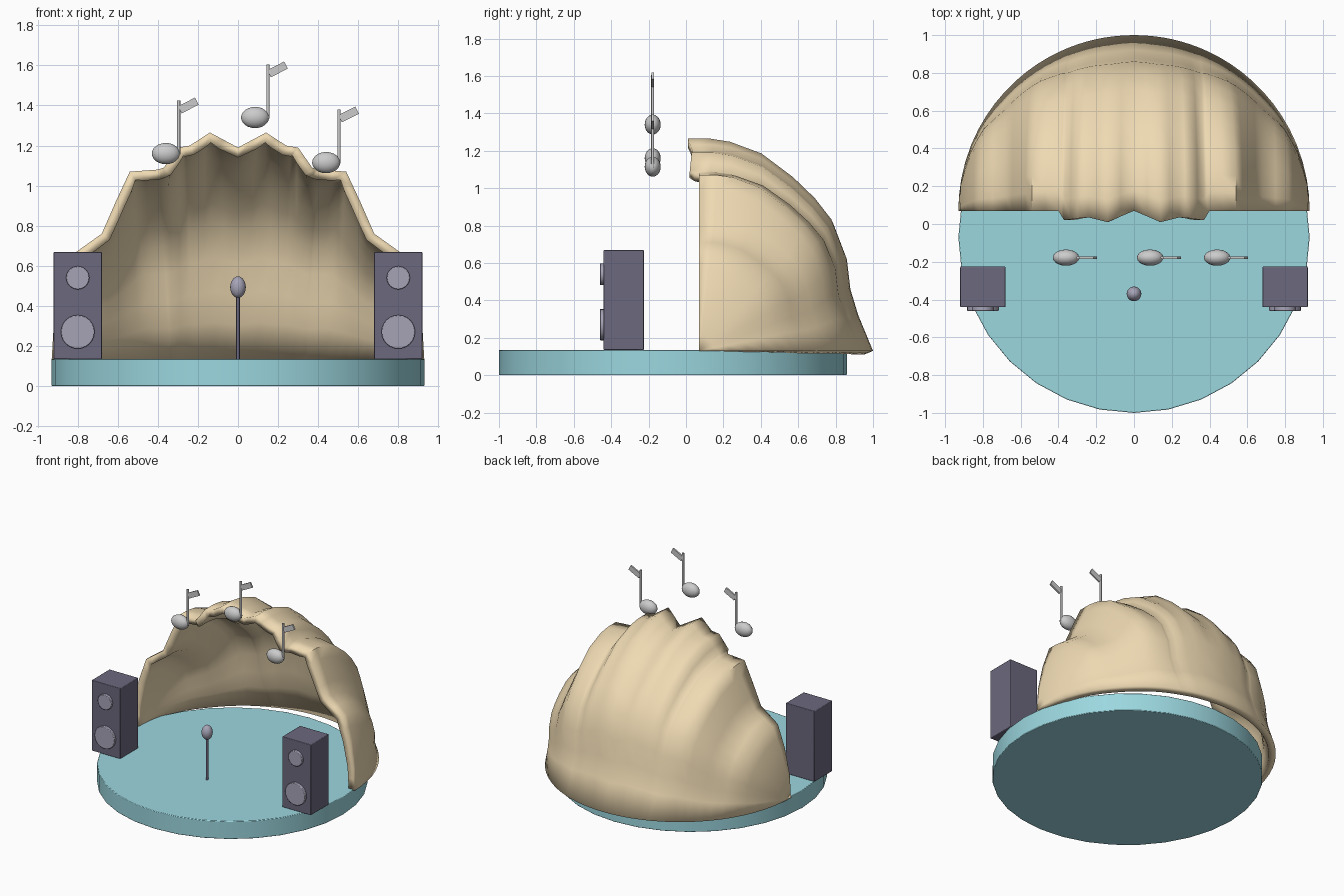
import bpy, bmesh, math
from mathutils import Vector

if "Cube" in bpy.data.objects:
    bpy.data.objects.remove(bpy.data.objects["Cube"])


def mat(name, col):
    m = bpy.data.materials.new(name)
    m.diffuse_color = (*col, 1)
    m.use_nodes = True
    m.node_tree.nodes["Principled BSDF"].inputs["Base Color"].default_value = m.diffuse_color
    return m


TEAL = mat("teal", (0.33, 0.68, 0.74))
SAND = mat("sand", (0.86, 0.70, 0.45))
PURPLE = mat("dusk", (0.15, 0.14, 0.21))
LILAC = mat("lilac", (0.38, 0.37, 0.47))


def finish(name, m=None, bevel=0, angle=35):
    o = bpy.context.object
    o.name = name
    if m:
        o.data.materials.append(m)
    if bevel:
        b = o.modifiers.new("bevel", 'BEVEL')
        b.width, b.segments = bevel, 2
    bpy.ops.object.shade_smooth_by_angle(angle=math.radians(angle))
    return o


def box(name, loc, size, m=None, rot=(0, 0, 0), bevel=0):
    bpy.ops.mesh.primitive_cube_add(size=1, location=loc, rotation=rot)
    bpy.context.object.scale = size
    bpy.ops.object.transform_apply(location=False, rotation=False)
    return finish(name, m, bevel)


def cyl(name, loc, r, h, m=None, rot=(0, 0, 0), n=16, bevel=0):
    bpy.ops.mesh.primitive_cylinder_add(vertices=n, radius=r, depth=h, location=loc, rotation=rot)
    return finish(name, m, bevel)


def ball(name, loc, radii, m=None):
    bpy.ops.mesh.primitive_uv_sphere_add(segments=20, ring_count=12, radius=1, location=loc)
    bpy.context.object.scale = radii
    bpy.ops.object.transform_apply(location=False, rotation=False)
    return finish(name, m, angle=60)


# round stage
cyl("stage", (0, -0.07, 0.0675), 0.93, 0.135, TEAL, n=32, bevel=0.004)

# scalloped shell: ribs run from the wavy front rim down to a half-circle at the back
R, Y0, Z0 = 0.93, 0.07, 0.13
half = [(0.93, .07, 0.13), (0.92, .07, 0.30), (0.88, .07, 0.49), (0.82, .07, 0.66),
        (0.68, .07, 0.76), (0.61, .07, 0.92), (0.54, .07, 1.07), (0.40, .07, 1.08),
        (0.37, .02, 1.09), (0.30, .03, 1.19), (0.24, .035, 1.20), (0.14, .01, 1.265),
        (0.0, .07, 1.19)]
rim = half + [(-x, y, z) for x, y, z in reversed(half[:-1])]
profile = [(0, 1), (.12, 1), (.23, .985), (.40, .93), (.57, .82), (.69, .72), (.78, .62),
           (.85, .46), (.87, .31), (.915, .18), (1, 0)]

fine = []
for a, b in zip(rim, rim[1:]):
    fine += [Vector(a), (Vector(a) + Vector(b)) / 2]
fine.append(Vector(rim[-1]))

bm = bmesh.new()
grid = []
for p in fine:
    t = math.atan2(p.z - Z0, p.x)
    q = Vector((R * math.cos(t), Y0 + R * math.sin(t), Z0))
    grid.append([bm.verts.new((p.x + (q.x - p.x) * (1 - g), p.y + (q.y - p.y) * f,
                               Z0 + (p.z - Z0) * g)) for f, g in profile])
for c, d in zip(grid, grid[1:]):
    for j in range(len(profile) - 1):
        bm.faces.new((c[j], c[j + 1], d[j + 1], d[j]))
bmesh.ops.remove_doubles(bm, verts=bm.verts, dist=0.0005)
me = bpy.data.meshes.new("shell")
bm.to_mesh(me)
bm.free()
shell = bpy.data.objects.new("shell", me)
bpy.context.collection.objects.link(shell)
bpy.ops.object.select_all(action='DESELECT')
shell.select_set(True)
bpy.context.view_layer.objects.active = shell
finish("shell", SAND, angle=60)
s = shell.modifiers.new("thickness", 'SOLIDIFY')
s.thickness, s.offset = 0.05, -1

# speakers on both sides, two cones each
for side, sx in (("left", -1), ("right", 1)):
    x = 0.8 * sx
    box(side + "_speaker", (x, -0.333, 0.402), (0.24, 0.215, 0.535), PURPLE, bevel=0.004)
    for part, z, r in (("woofer", 0.27, 0.084), ("tweeter", 0.54, 0.058)):
        cyl(f"{side}_{part}", (x, -0.445, z), r, 0.03, LILAC, (math.pi / 2, 0, 0), 24, 0.004)

# microphone
cyl("microphone_stand", (0, -0.37, 0.295), 0.009, 0.33, PURPLE, n=12)
ball("microphone_head", (0, -0.37, 0.493), (0.039, 0.039, 0.054), LILAC)

# floating music notes
for i, (x, z) in enumerate([(-0.36, 1.16), (0.085, 1.34), (0.44, 1.115)], 1):
    ball(f"note_{i}_head", (x, -0.178, z), (0.07, 0.043, 0.053))
    cyl(f"note_{i}_stem", (x + 0.064, -0.178, z + 0.13), 0.008, 0.27, n=12)
    box(f"note_{i}_flag", (x + 0.112, -0.178, z + 0.24), (0.095, 0.012, 0.04),
        rot=(0, -math.radians(27), 0))
